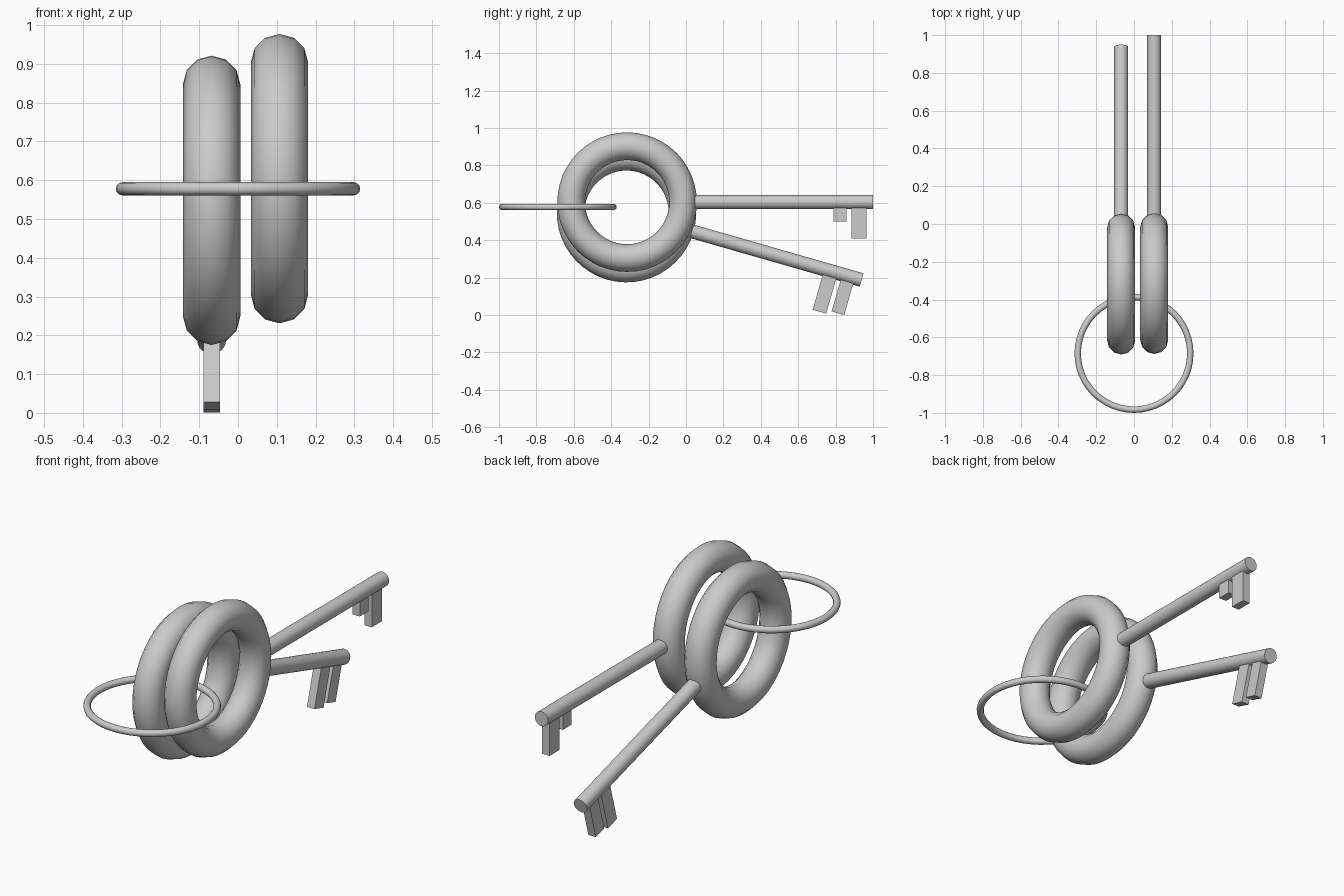
import bpy
from math import radians, pi
from mathutils import Matrix

if "Cube" in bpy.data.objects:
    bpy.data.objects.remove(bpy.data.objects["Cube"])


def smooth(ob):
    bpy.ops.object.select_all(action='DESELECT')
    ob.select_set(True)
    bpy.context.view_layer.objects.active = ob
    bpy.ops.object.shade_smooth_by_angle(angle=radians(40))


def torus(name, major, minor, matrix):
    bpy.ops.mesh.primitive_torus_add(major_radius=major, minor_radius=minor,
                                     major_segments=48, minor_segments=12)
    ob = bpy.context.object
    ob.name = name
    ob.data.transform(matrix)
    smooth(ob)


def key(name, centre, tilt, length, bits):
    """Key laid along local +y from the bow centre; bits are (start, end, depth)."""
    place = Matrix.Translation(centre) @ Matrix.Rotation(radians(tilt), 4, 'X')

    # round bow
    torus(name + "_bow", 0.299, 0.074, place @ Matrix.Rotation(pi / 2, 4, 'Y'))

    # shaft, its inner end buried in the bow
    start = 0.31
    bpy.ops.mesh.primitive_cylinder_add(vertices=24, radius=0.037, depth=length - start)
    shaft = bpy.context.object
    shaft.name = name + "_shaft"
    shaft.data.transform(place @ Matrix.Translation((0, (start + length) / 2, 0))
                         @ Matrix.Rotation(-pi / 2, 4, 'X'))
    smooth(shaft)

    # bits hanging under the shaft
    for i, (a, b, depth) in enumerate(bits):
        bpy.ops.mesh.primitive_cube_add(size=1)
        bit = bpy.context.object
        bit.name = f"{name}_bit_{i + 1}"
        bit.data.transform(place @ Matrix.Translation((0, (a + b) / 2, -depth / 2))
                           @ Matrix.Diagonal((0.042, b - a, depth, 1)))


# thin key ring
torus("key_ring", 0.298, 0.017, Matrix.Translation((0, -0.685, 0.578)))

# level key and drooping key
key("level_key", (0.107, -0.315, 0.604), 0, 1.315,
    [(1.104, 1.174, 0.104), (1.20, 1.28, 0.195)])
key("tilted_key", (-0.068, -0.318, 0.548), -16, 1.308,
    [(1.10, 1.175, 0.225), (1.20, 1.27, 0.2055)])
